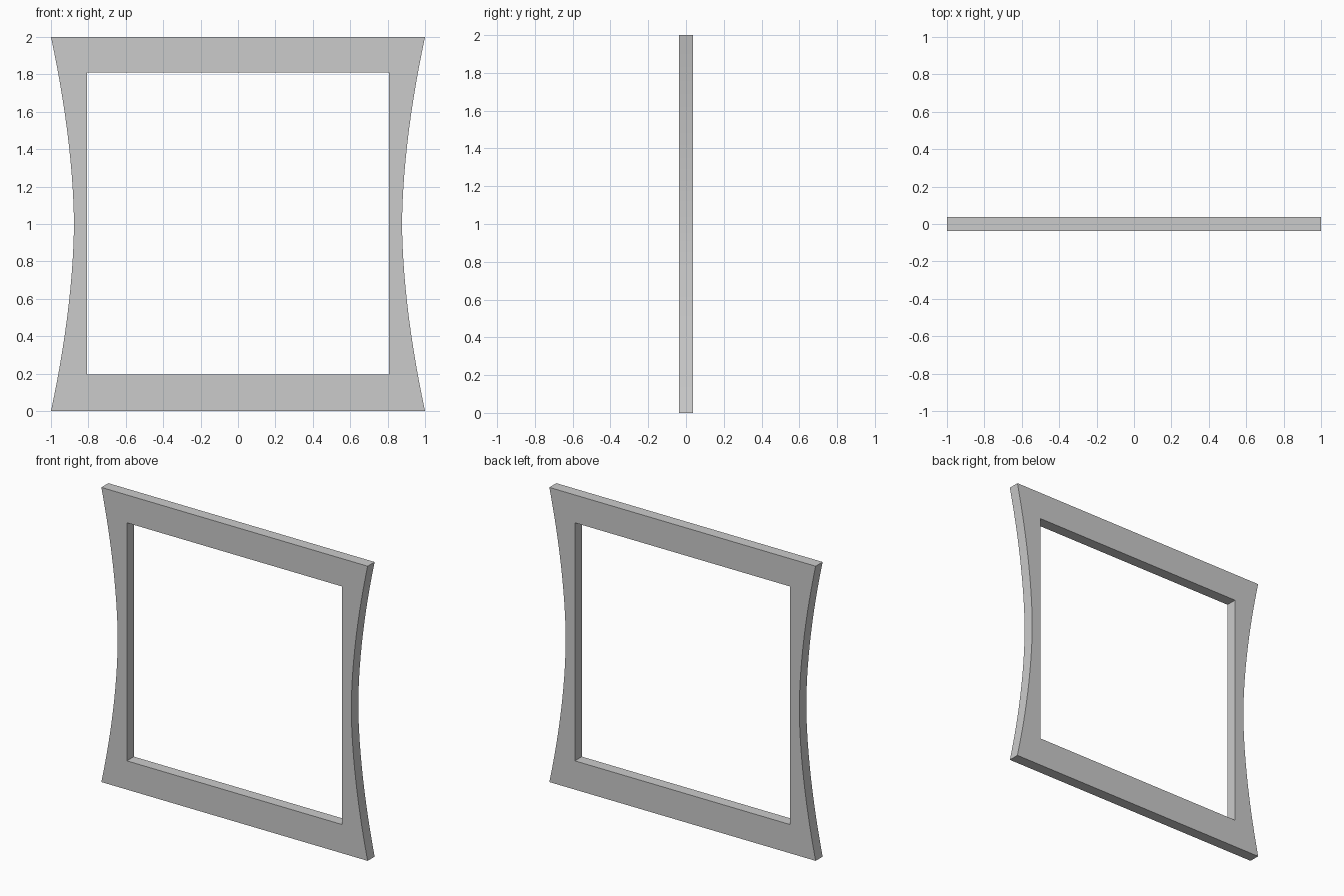
import bpy, bmesh

if "Cube" in bpy.data.objects:
    bpy.data.objects.remove(bpy.data.objects["Cube"])

HALF_T = 0.0375      # half thickness
WAIST, CORNER = 0.877, 1.0
HOLE = 0.808
STEPS = 24


def side(sign, rising):
    # concave outer edge, sampled bottom to top or top to bottom
    pts = []
    for i in range(STEPS + 1):
        t = -1 + 2 * i / STEPS
        pts.append((sign * (WAIST + (CORNER - WAIST) * abs(t) ** 1.75), 1 + t))
    return pts if rising else pts[::-1]


def add_loop(bm, pts):
    vs = [bm.verts.new((x, -HALF_T, z)) for x, z in pts]
    return [bm.edges.new((vs[i], vs[(i + 1) % len(vs)])) for i in range(len(vs))]


# Frame face: outer waisted outline with a square opening
bm = bmesh.new()
edges = add_loop(bm, side(1, True) + side(-1, False))
edges += add_loop(bm, [(-HOLE, 1.003 - HOLE), (HOLE, 1.003 - HOLE),
                       (HOLE, 1.003 + HOLE), (-HOLE, 1.003 + HOLE)])
bmesh.ops.triangle_fill(bm, edges=edges, use_beauty=True, use_dissolve=False)

# Thickness
ext = bmesh.ops.extrude_face_region(bm, geom=bm.faces[:], use_keep_orig=True)
bmesh.ops.translate(bm, vec=(0, 2 * HALF_T, 0),
                    verts=[g for g in ext["geom"] if isinstance(g, bmesh.types.BMVert)])
bmesh.ops.recalc_face_normals(bm, faces=bm.faces[:])

mesh = bpy.data.meshes.new("window_frame")
bm.to_mesh(mesh)
bm.free()
frame = bpy.data.objects.new("window_frame", mesh)
bpy.context.collection.objects.link(frame)
frame.select_set(True)
bpy.context.view_layer.objects.active = frame
bpy.ops.object.shade_smooth_by_angle(angle=0.5)
